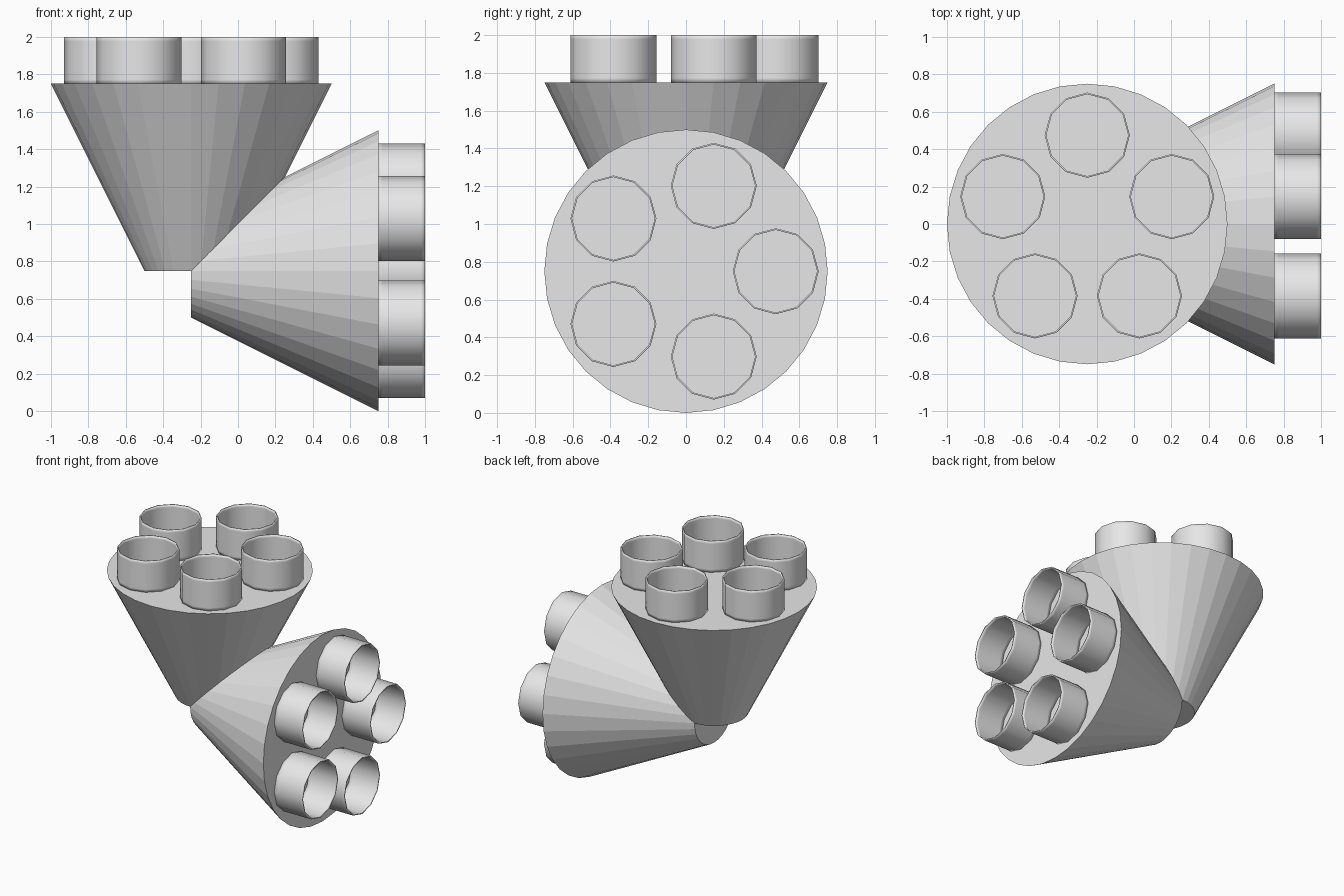
import bpy, bmesh, math
from mathutils import Matrix, Vector

if "Cube" in bpy.data.objects:
    bpy.data.objects.remove(bpy.data.objects["Cube"])

grey = bpy.data.materials.new("light grey")
grey.diffuse_color = (0.8, 0.8, 0.8, 1)
grey.use_nodes = True
grey.node_tree.nodes["Principled BSDF"].inputs["Base Color"].default_value = grey.diffuse_color


def make_object(name, bm, matrix, smooth):
    bmesh.ops.recalc_face_normals(bm, faces=bm.faces)
    mesh = bpy.data.meshes.new(name)
    for f in bm.faces:
        f.smooth = smooth
    bm.to_mesh(mesh)
    bm.free()
    mesh.transform(matrix)
    mesh.materials.append(grey)
    bpy.context.collection.objects.link(bpy.data.objects.new(name, mesh))


def cone(name, matrix):
    # Faceted, capped funnel body from z = 0 to z = 1
    bm = bmesh.new()
    bmesh.ops.create_cone(bm, cap_ends=True, segments=32, radius1=0.25,
                          radius2=0.75, depth=1,
                          matrix=Matrix.Translation((0, 0, 0.5)))
    make_object(name, bm, matrix, False)


def nozzle(name, matrix, sides=12):
    # Thin open tube: closed wall profile swept round the axis
    ro, ri, h, e = 0.2275, 0.219, 0.25, 0.022
    profile = [(ro, 0), (ro, e), (ro, h - e), (ro, h),
               (ri, h), (ri, h - e), (ri, e), (ri, 0)]
    bm = bmesh.new()
    rings = []
    for i in range(sides):
        a = 2 * math.pi * i / sides
        rings.append([bm.verts.new((r * math.cos(a), r * math.sin(a), z))
                      for r, z in profile])
    n = len(profile)
    for i in range(sides):
        a, b = rings[i], rings[(i + 1) % sides]
        for j in range(n):
            k = (j + 1) % n
            bm.faces.new((a[j], b[j], b[k], a[k]))
    make_object(name, bm, matrix, True)


# Two identical clusters: one pointing up, one pointing sideways
clusters = {
    "upper": Matrix.Translation((-0.25, 0, 0.75)),
    "side": Matrix.Translation((-0.25, 0, 0.75)) @ Matrix.Rotation(math.pi / 2, 4, 'Y'),
}
for label, base in clusters.items():
    cone(label + "_cone", base)
    # Five nozzles in a ring on the wide cap
    for i in range(5):
        a = math.pi / 2 + 2 * math.pi * i / 5
        offset = Vector((0.475 * math.cos(a), 0.475 * math.sin(a), 1))
        nozzle(f"{label}_nozzle_{i + 1}", base @ Matrix.Translation(offset))
